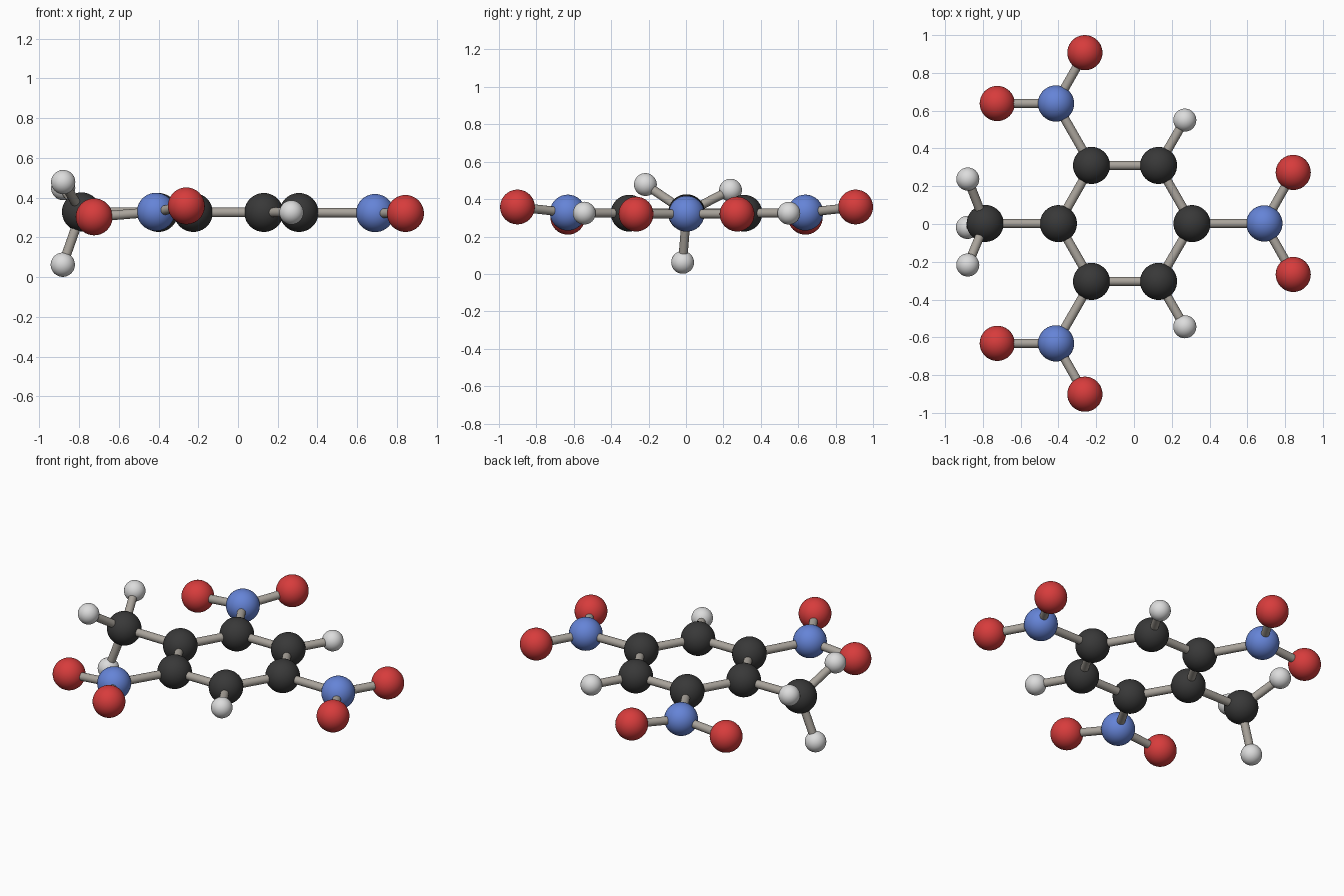
import bpy
from mathutils import Vector

if "Cube" in bpy.data.objects:
    bpy.data.objects.remove(bpy.data.objects["Cube"])

def material(name, color):
    m = bpy.data.materials.new(name)
    m.diffuse_color = (*color, 1)
    m.use_nodes = True
    m.node_tree.nodes["Principled BSDF"].inputs["Base Color"].default_value = m.diffuse_color
    return m

# element -> (material, radius)
KINDS = {
    "carbon": (material("charcoal", (0.04, 0.04, 0.04)), 0.098),
    "nitrogen": (material("blue", (0.13, 0.23, 0.68)), 0.096),
    "oxygen": (material("red", (0.68, 0.045, 0.045)), 0.093),
    "hydrogen": (material("pale grey", (0.72, 0.72, 0.72)), 0.061),
}
BOND = material("warm grey", (0.40, 0.37, 0.33))
BOND_RADIUS = 0.024
Z = 0.325

def finish(name, mat):
    ob = bpy.context.object
    ob.name = name
    ob.data.materials.append(mat)
    bpy.ops.object.shade_smooth_by_angle(angle=0.7)

def atom(name, kind, pos):
    mat, r = KINDS[kind]
    bpy.ops.mesh.primitive_uv_sphere_add(segments=40, ring_count=20, radius=r, location=pos)
    finish(name, mat)
    return Vector(pos)

def bond(name, a, b):
    d = b - a
    bpy.ops.mesh.primitive_cylinder_add(vertices=24, radius=BOND_RADIUS, depth=d.length,
                                        location=(a + b) / 2,
                                        rotation=d.to_track_quat('Z', 'Y').to_euler())
    finish(name, BOND)

def branch(name, kind, parent, pos):
    p = atom(name, kind, pos)
    bond(name + "_bond", parent, p)
    return p

# ring atoms on the axis
head = atom("ring_carbon_left", "carbon", (-0.40, 0.002, Z))
tail = atom("ring_carbon_right", "carbon", (0.307, 0.002, Z))

# both halves of the ring with their side groups
for side, s in (("back", 1), ("front", -1)):
    def at(x, y, z=Z):
        return (x, 0.003 + s * y, z)
    c_a = atom(f"ring_carbon_{side}_left", "carbon", at(-0.225, 0.307))
    c_b = atom(f"ring_carbon_{side}_right", "carbon", at(0.13, 0.307))
    bond(f"ring_bond_{side}_left", head, c_a)
    bond(f"ring_bond_{side}_middle", c_a, c_b)
    bond(f"ring_bond_{side}_right", c_b, tail)
    branch(f"ring_hydrogen_{side}", "hydrogen", c_b, at(0.269, 0.547))
    n = branch(f"nitrogen_{side}", "nitrogen", c_a, at(-0.413, 0.635, 0.328))
    branch(f"oxygen_{side}_inner", "oxygen", n, at(-0.724, 0.635, 0.303))
    branch(f"oxygen_{side}_outer", "oxygen", n, at(-0.26, 0.904, 0.358))

# end group on the right
n = branch("nitrogen_right", "nitrogen", tail, (0.69, 0.003, 0.322))
for side, y in (("back", 0.273), ("front", -0.267)):
    branch(f"oxygen_right_{side}", "oxygen", n, (0.843, y, 0.32))

# methyl group on the left
methyl = branch("methyl_carbon", "carbon", head, (-0.788, 0.003, 0.328))
for name, pos in (("back", (-0.88, 0.238, 0.448)),
                  ("front", (-0.88, -0.217, 0.478)),
                  ("lower", (-0.882, -0.018, 0.062))):
    branch("methyl_hydrogen_" + name, "hydrogen", methyl, pos)
